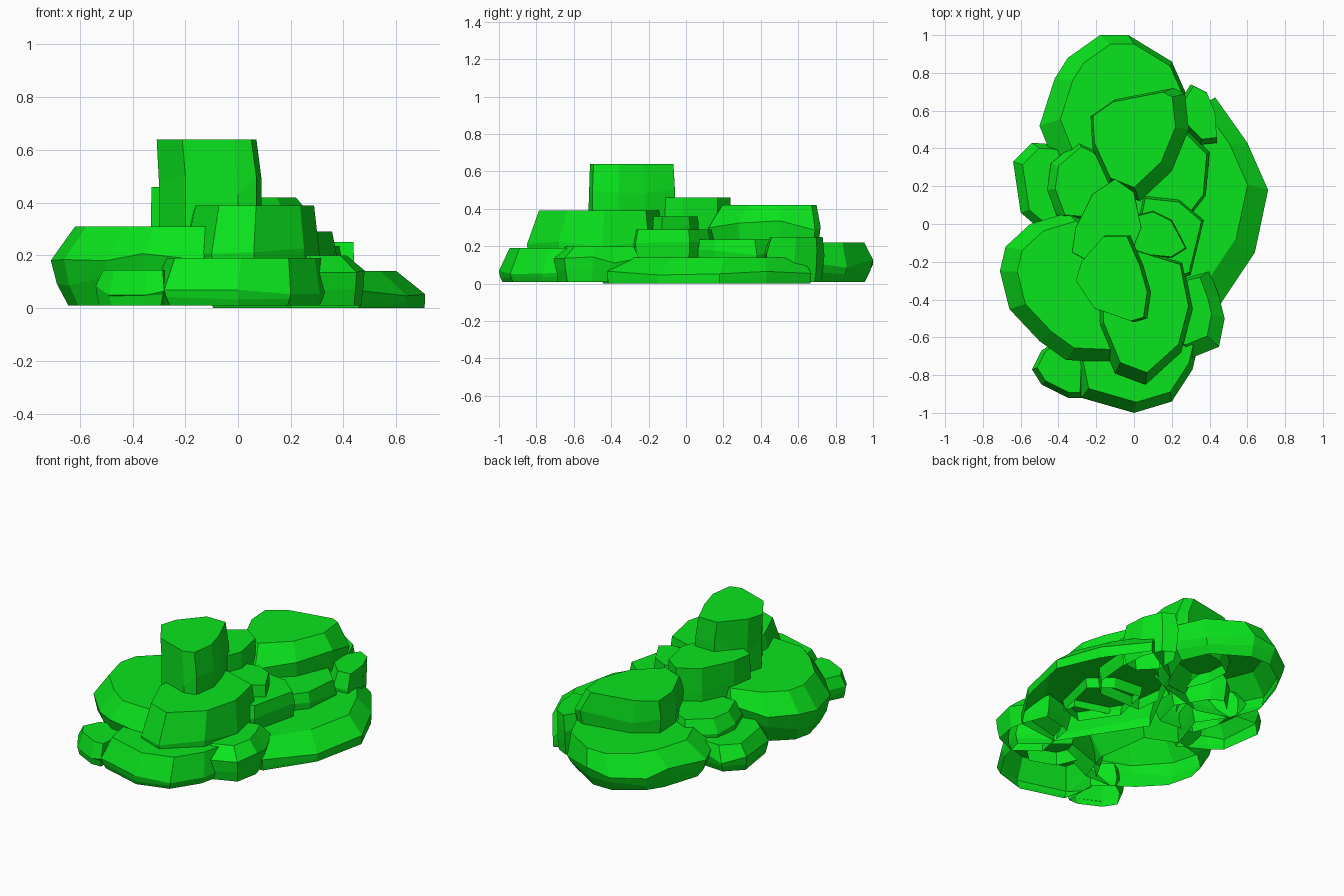
import bpy
import bmesh
import random
from mathutils import Vector

default_cube = bpy.data.objects.get("Cube")
if default_cube:
    bpy.data.objects.remove(default_cube, do_unlink=True)

# The single leafy green
green = bpy.data.materials.new("leaf_green")
green.use_nodes = True
colour = (0.003, 0.78, 0.012, 1)
green.diffuse_color = colour
green.node_tree.nodes["Principled BSDF"].inputs["Base Color"].default_value = colour

random.seed(7)


def ring(bm, outline, centre, scale, height, lean=(0, 0), wobble=0.0):
    """One closed loop: the outline scaled about its centre and shifted."""
    verts = []
    for point in outline:
        p = centre + (Vector(point) - centre) * scale + Vector(lean)
        z = height + random.uniform(-wobble, wobble)
        verts.append(bm.verts.new((p.x, p.y, z)))
    return verts


def clump(name, outline, top, mid, top_scale=0.9, base_scale=0.9,
          lean=(0, 0), base=0.01):
    """Flat-topped faceted clump, widest at mid height, open underneath."""
    bm = bmesh.new()
    centre = sum((Vector(p) for p in outline), Vector((0, 0))) / len(outline)
    wobble = min(top - mid, mid - base) * 0.35
    belly_scale = base_scale * 0.35 + 0.65
    rings = [
        ring(bm, outline, centre, base_scale, base),
        ring(bm, outline, centre, belly_scale, (base + mid) / 2, wobble=wobble / 2),
        ring(bm, outline, centre, 1, mid, wobble=wobble),
        ring(bm, outline, centre, top_scale, top, lean),
    ]
    count = len(outline)
    for low, high in zip(rings, rings[1:]):
        for i in range(count):
            j = (i + 1) % count
            bm.faces.new((low[i], low[j], high[j], high[i]))
    cap = bm.faces.new(rings[-1])
    bmesh.ops.recalc_face_normals(bm, faces=bm.faces)
    # Make sure the cap looks upwards
    bm.normal_update()
    if cap.normal.z < 0:
        bmesh.ops.reverse_faces(bm, faces=bm.faces)
    mesh = bpy.data.meshes.new(name)
    bm.to_mesh(mesh)
    bm.free()
    mesh.materials.append(green)
    obj = bpy.data.objects.new(name, mesh)
    bpy.context.collection.objects.link(obj)


# Low clumps around the rim
clump("left_base_slab",
      [(0.43, 0.67), (0.6, 0.43), (0.71, 0.18), (0.64, -0.15), (0.46, -0.42),
       (0.2, -0.45), (-0.1, 0.02), (0.15, 0.5)],
      top=0.14, mid=0.05, top_scale=0.85, base_scale=0.99,
      lean=(-0.06, 0.04), base=0)
clump("back_clump",
      [(-0.18, 1), (-0.03, 1), (0.2, 0.86), (0.28, 0.68), (0.15, 0.35),
       (-0.2, 0.25), (-0.42, 0.32), (-0.5, 0.52), (-0.42, 0.77), (-0.35, 0.88)],
      top=0.22, mid=0.11, top_scale=0.83, base_scale=0.87, lean=(0.05, 0.01))
clump("back_left_knob",
      [(0.3, 0.74), (0.38, 0.7), (0.43, 0.58), (0.44, 0.43), (0.35, 0.42),
       (0.25, 0.52), (0.25, 0.66)],
      top=0.25, mid=0.16, top_scale=0.88, lean=(0.01, 0.01))
clump("right_side_clump",
      [(-0.64, 0.33), (-0.54, 0.43), (-0.4, 0.42), (-0.25, 0.2),
       (-0.35, -0.1), (-0.53, 0), (-0.6, 0.06)],
      top=0.16, mid=0.09, top_scale=0.88, lean=(0.03, 0))
clump("front_base_clump",
      [(-0.28, -0.92), (0, -1), (0.2, -0.94), (0.31, -0.77), (0.35, -0.6),
       (0.1, -0.4), (-0.2, -0.5), (-0.32, -0.72)],
      top=0.19, mid=0.07, top_scale=0.9, base_scale=0.93, lean=(0.01, 0.03))
clump("front_right_knob",
      [(-0.54, -0.77), (-0.49, -0.67), (-0.38, -0.6), (-0.27, -0.7),
       (-0.28, -0.92), (-0.35, -0.92), (-0.49, -0.85)],
      top=0.145, mid=0.07, top_scale=0.87, lean=(0.01, 0.01))
clump("front_left_knob",
      [(0.48, -0.5), (0.45, -0.65), (0.3, -0.71), (0.15, -0.6),
       (0.2, -0.3), (0.4, -0.25), (0.45, -0.38)],
      top=0.2, mid=0.12, top_scale=0.78, lean=(-0.04, 0.02))

# Middle tier
clump("front_right_boulder",
      [(-0.71, -0.25), (-0.66, -0.45), (-0.5, -0.62), (-0.36, -0.72),
       (-0.13, -0.73), (-0.04, -0.45), (-0.1, -0.05), (-0.35, 0.06),
       (-0.55, 0), (-0.68, -0.12)],
      top=0.31, mid=0.2, top_scale=0.86, base_scale=0.78, lean=(0.05, 0.01))
clump("right_inner_clump",
      [(-0.46, 0.18), (-0.44, 0.32), (-0.3, 0.44), (-0.22, 0.4), (-0.1, 0.2),
       (-0.15, 0), (-0.4, 0.02)],
      top=0.26, mid=0.18, top_scale=0.86, lean=(0.02, 0), base=0.06)
clump("left_inner_clump",
      [(0.4, 0.38), (0.38, 0.15), (0.28, 0.02), (-0.02, 0.02),
       (-0.05, 0.28), (0.28, 0.5)],
      top=0.235, mid=0.17, top_scale=0.92, base=0.06)
clump("left_ledge",
      [(0.37, 0.02), (0.3, -0.27), (0.15, -0.32), (0, -0.1), (0.05, 0.15),
       (0.24, 0.13)],
      top=0.29, mid=0.22, top_scale=0.93, base=0.08)
clump("centre_ledge",
      [(0.28, -0.13), (0.2, -0.18), (0, -0.16), (-0.02, 0.04),
       (0.1, 0.07), (0.2, 0.02)],
      top=0.36, mid=0.29, top_scale=0.95, base=0.2)

# Upper tier
clump("back_boulder",
      [(-0.23, 0.57), (-0.1, 0.66), (0.21, 0.72), (0.27, 0.69), (0.29, 0.5),
       (0.2, 0.28), (0.03, 0.12), (-0.12, 0.18), (-0.22, 0.4)],
      top=0.42, mid=0.32, top_scale=0.84, base_scale=0.88,
      lean=(-0.03, 0.02), base=0.14)
clump("front_boulder",
      [(-0.2, -0.55), (-0.1, -0.79), (0.06, -0.85), (0.25, -0.68),
       (0.31, -0.45), (0.26, -0.2), (0, -0.12), (-0.2, -0.25)],
      top=0.39, mid=0.23, top_scale=0.88, base_scale=0.95,
      lean=(0.01, 0.02), base=0.1)
clump("centre_column",
      [(-0.33, -0.15), (-0.31, -0.02), (-0.22, 0.16), (-0.1, 0.24),
       (0, 0.17), (0.04, -0.02), (-0.02, -0.17), (-0.2, -0.22)],
      top=0.46, mid=0.32, top_scale=0.99, base_scale=0.98, base=0.16)
clump("tower",
      [(-0.3, -0.3), (-0.27, -0.2), (-0.15, -0.06), (-0.02, -0.06),
       (0.05, -0.22), (0.09, -0.36), (0.07, -0.5), (0, -0.52), (-0.2, -0.45)],
      top=0.64, mid=0.48, top_scale=0.97, base_scale=1, lean=(-0.015, 0),
      base=0.28)
